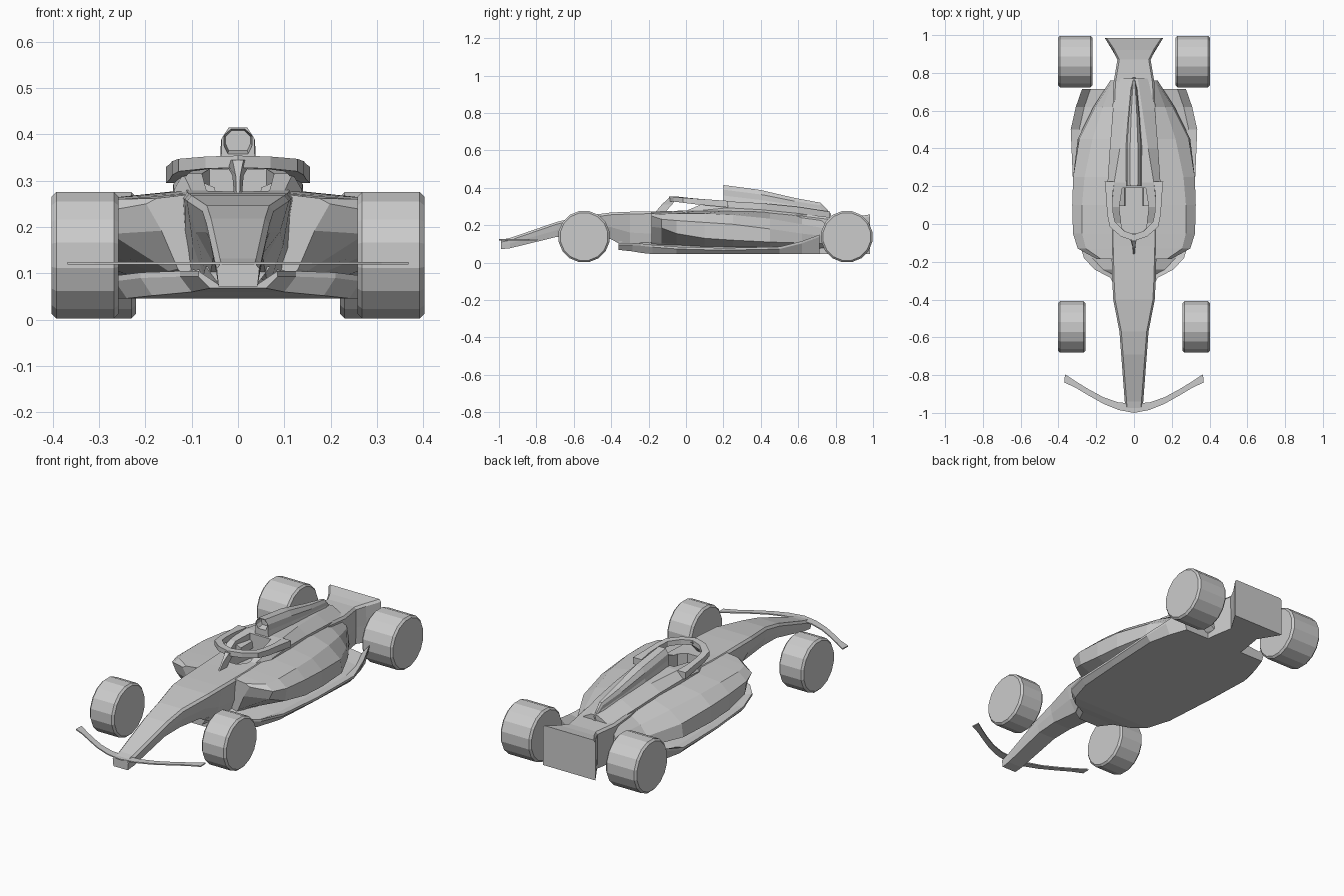
import bpy, bmesh, math

grey = bpy.data.materials.new("body grey")
grey.diffuse_color = (0.6, 0.6, 0.6, 1)


def loft(name, rings, mirror=False):
    """Skin closed rings of 3D points, cap both ends, optionally mirror in x."""
    bm = bmesh.new()
    for s in ((1, -1) if mirror else (1,)):
        rows = [[bm.verts.new((s * x, y, z)) for x, y, z in r] for r in rings]
        n = len(rows[0])
        for a, b in zip(rows, rows[1:]):
            for i in range(n):
                j = (i + 1) % n
                bm.faces.new((a[i], a[j], b[j], b[i]))
        bm.faces.new(rows[0])
        bm.faces.new(rows[-1])
    bmesh.ops.recalc_face_normals(bm, faces=bm.faces)
    me = bpy.data.meshes.new(name)
    bm.to_mesh(me)
    bm.free()
    me.materials.append(grey)
    ob = bpy.data.objects.new(name, me)
    bpy.context.collection.objects.link(ob)
    return ob


def sym(y, half):
    """Symmetric ring at y from a half profile of (x, z), bottom to top."""
    return [(x, y, z) for x, z in half] + [(-x, y, z) for x, z in reversed(half)]


def strip(name, stations):
    """Curved symmetric plate; station: front x, y, back x, y, bottom z, top z."""
    def ring(s, side):
        fx, fy, bx, by, zb, zt = s
        return [(side * fx, fy, zb), (side * fx, fy, zt),
                (side * bx, by, zt), (side * bx, by, zb)]
    rings = [ring(s, -1) for s in reversed(stations[1:])] + [ring(s, 1) for s in stations]
    return loft(name, rings)


# Wheels: short sixteen-sided cylinders with a chamfered rim
def wheels(name, y, x0, x1, r=0.139, c=0.01):
    rings = []
    for x, rr in ((x0, r - c), (x0 + c, r), (x1 - c, r), (x1, r - c)):
        rings.append([(x, y + rr * math.cos(a), 0.139 + rr * math.sin(a))
                      for a in [math.tau * (k + 0.5) / 16 for k in range(16)]])
    loft(name, rings, mirror=True)


wheels("front_wheels", -0.545, 0.258, 0.402)
wheels("rear_wheels", 0.86, 0.22, 0.402)

# Chassis: nose, tub and flared tail; y, bottom z, half width, top z, half width
tub = [(-0.99, .072, .042, .122, .046), (-0.94, .077, .043, .132, .049),
       (-0.69, .138, .050, .218, .068), (-0.57, .142, .053, .246, .077),
       (-0.40, .125, .055, .268, .110), (-0.30, .07, .065, .272, .115),
       (-0.12, .050, .10, .275, .120), (0.20, .046, .12, .285, .122),
       (0.50, .046, .12, .275, .118), (0.75, .046, .105, .245, .108),
       (0.87, .046, .085, .242, .088), (0.92, .046, .115, .247, .112),
       (0.985, .046, .155, .258, .155)]
chassis = loft("chassis", [sym(y, [(wb, zb), (wb + .65 * (wt - wb), zb + .45 * (zt - zb)),
                                   (wt, zt - .012), (wt - .01, zt)])
                           for y, zb, wb, zt, wt in tub])

# Cowl around the driver, blending into the engine deck; y, width, top z, top width
cowl = loft("cockpit_cowl", [sym(y, [(w, .235), (w, z - .035), (t, z)]) for y, w, z, t in
                             [(0.0, .115, .277, .10), (0.09, .138, .315, .118),
                              (0.22, .140, .328, .105), (0.40, .128, .318, .075),
                              (0.60, .112, .298, .045), (0.77, .085, .272, .02)]])

# Cockpit opening
cutter = loft("cockpit_cutter", [sym(y, [(w, .19), (w, .42)]) for y, w in
                                 [(-0.055, .03), (-0.02, .065), (0.09, .078), (0.19, .062)]])
cutter.hide_render = True
cutter.hide_viewport = True
for ob in (chassis, cowl):
    m = ob.modifiers.new("opening", 'BOOLEAN')
    m.operation = 'DIFFERENCE'
    m.solver = 'EXACT'
    m.object = cutter

# Headrest pads
loft("headrest_pads", [[(x, y, z) for x, z in ((.045, .25), (.085, .25), (.085, .30), (.05, .285))]
                       for y in (0.095, 0.195)], mirror=True)

# Air intake and engine spine: recessed mouth, then a fin tapering to the tail
def spine(y, w, z, base, low):
    h = z - low
    return sym(y, [(base, low), (w, low + .55 * h), (w, z - .2 * h), (.55 * w, z)])


loft("engine_spine", [
    sym(0.235, [(.020, .365), (.027, .38), (.027, .395), (.014, .408)]),
    sym(0.20, [(.022, .358), (.030, .375), (.030, .398), (.015, .411)]),
    spine(0.20, .036, .415, .045, .290), spine(0.40, .038, .388, .055, .27),
    spine(0.58, .027, .346, .045, .26), spine(0.72, .013, .320, .028, .25),
    spine(0.775, .004, .262, .010, .24)])

# Sidepods: deep undercut in front, sloping down to the tail
pods = [
    (-0.185, .13, .11, .165, .192, .198, .250, .175, .262, .272),
    (-0.13, .15, .105, .275, .185, .298, .232, .255, .260, .273),
    (-0.05, .18, .10, .312, .155, .323, .225, .275, .263, .274),
    (0.10, .22, .09, .325, .130, .327, .215, .275, .263, .280),
    (0.25, .24, .085, .322, .120, .322, .205, .262, .255, .282),
    (0.45, .23, .08, .298, .110, .290, .180, .220, .235, .276),
    (0.62, .17, .08, .215, .105, .205, .155, .165, .205, .255),
    (0.76, .10, .08, .125, .100, .120, .140, .112, .180, .232)]
loft("sidepods", [[(.09, y, .06), (xl, y, zl), (xm, y, zm), (xo, y, zo), (xs, y, zs), (.09, y, zt)]
                  for y, xl, zl, xm, zm, xo, zo, xs, zs, zt in pods], mirror=True)

# Floor with an edge that curls up toward the rear; y, half width, bottom z, edge z
floor = [(-0.36, .085, .068, .105), (-0.285, .125, .060, .105), (-0.24, .21, .052, .102),
         (-0.18, .265, .046, .095), (-0.05, .305, .046, .085), (0.20, .322, .046, .078),
         (0.50, .335, .046, .085), (0.62, .308, .046, .115), (0.715, .275, .046, .150)]
loft("floor", [sym(y, [(w - .025, zb), (w, ze - .012), (w, ze), (w - .045, max(.075, ze - .055)),
                       (.07, .115)]) for y, w, zb, ze in floor])

# Halo ring with raised front and its central pillar
strip("halo", [(0, -.09, 0, -.055, .328, .354), (.07, -.066, .055, -.035, .326, .352),
               (.128, -.015, .10, .01, .320, .347), (.142, .05, .110, .06, .312, .342),
               (.147, .14, .114, .14, .303, .336), (.155, .225, .105, .225, .295, .330)])
loft("halo_pillar", [[(s * w, y, z) for s, y in ((-1, back), (1, back), (.4, front), (-.4, front))]
                     for z, w, front, back in
                     [(.26, .008, -.172, -.12), (.31, .012, -.13, -.075), (.345, .03, -.092, -.05)]])

# Front wing: thin swept-back blade over the nose tip
strip("front_wing", [(0, -1.0, 0, -.95, .119, .125), (.08, -.985, .08, -.945, .119, .125),
                     (.16, -.953, .16, -.918, .119, .125), (.24, -.908, .24, -.875, .119, .125),
                     (.31, -.866, .31, -.832, .119, .125), (.368, -.84, .366, -.795, .119, .125)])
